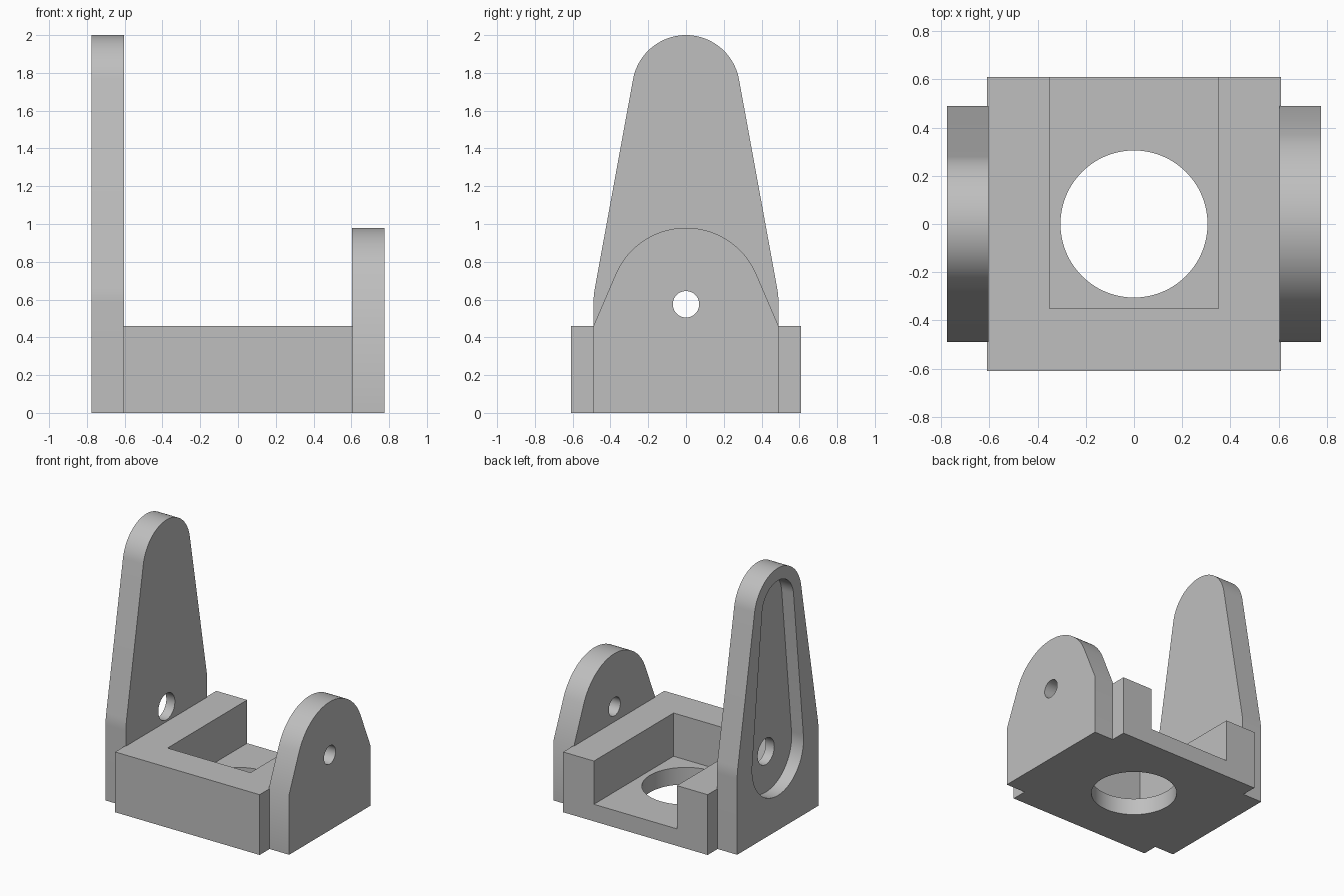
import bpy, bmesh
from math import sin, cos, pi, asin, radians

old = bpy.data.objects.get("Cube")
if old:
    bpy.data.objects.remove(old, do_unlink=True)

grey = bpy.data.materials.new("light grey")
grey.use_nodes = True
colour = (0.52, 0.52, 0.52, 1)
grey.diffuse_color = colour
grey.node_tree.nodes["Principled BSDF"].inputs["Base Color"].default_value = colour

PIVOT = 0.575      # height of the pivot holes
HALF = 0.49        # half width of both side plates


def arc(z, r, start, end, steps=24):
    """Points (y, z) on an arc centred on the middle line."""
    turns = [start + (end - start) * i / steps for i in range(steps + 1)]
    return [(r * cos(t), z + r * sin(t)) for t in turns]


def prism(name, profile, lo, hi, axis="X"):
    """Extrude a closed profile along X (profile y, z) or Z (profile x, y)."""
    def place(p, d):
        return (d, *p) if axis == "X" else (*p, d)
    bm = bmesh.new()
    face = bm.faces.new([bm.verts.new(place(p, lo)) for p in profile])
    moved = bmesh.ops.extrude_face_region(bm, geom=[face])["geom"]
    shift = place((0, 0), hi - lo)
    bmesh.ops.translate(bm, vec=shift,
                        verts=[v for v in moved if isinstance(v, bmesh.types.BMVert)])
    bmesh.ops.recalc_face_normals(bm, faces=bm.faces)
    mesh = bpy.data.meshes.new(name)
    bm.to_mesh(mesh)
    bm.free()
    obj = bpy.data.objects.new(name, mesh)
    bpy.context.collection.objects.link(obj)
    mesh.materials.append(grey)
    return obj


def activate(obj):
    bpy.ops.object.select_all(action="DESELECT")
    obj.select_set(True)
    bpy.context.view_layer.objects.active = obj


def cut(obj, cutter):
    """Subtract the cutter, then discard it."""
    cutter.hide_render = True
    mod = obj.modifiers.new("cut", "BOOLEAN")
    mod.operation = "DIFFERENCE"
    mod.solver = "EXACT"
    mod.object = cutter
    activate(obj)
    bpy.ops.object.modifier_apply(modifier=mod.name)
    bpy.data.objects.remove(cutter, do_unlink=True)


def circle(z, r, steps=64):
    return arc(z, r, 0, 2 * pi, steps)[:-1]


def rect(x0, x1, y0, y1):
    return [(x0, y0), (x1, y0), (x1, y1), (x0, y1)]


# Base block with a pocket open at the back and a round through hole
base = prism("base_block", rect(-0.61, 0.61, -0.61, 0.61), 0, 0.46, "Z")
cut(base, prism("pocket_cutter", rect(-0.35, 0.35, -0.35, 0.8), 0.13, 0.7, "Z"))
cut(base, prism("opening_cutter", circle(0, 0.305, 96), -0.2, 0.3, "Z"))

# Tall plate: two tangent arcs over a square foot
top_r, top_z = 0.285, 1.715
tilt = asin((HALF - top_r) / (top_z - PIVOT))
tall_outline = ([(-HALF, 0), (HALF, 0)]
                + arc(PIVOT, HALF, 0, tilt, 6)
                + arc(top_z, top_r, tilt, pi - tilt, 40)
                + arc(PIVOT, HALF, pi - tilt, pi, 6))
tall = prism("tall_side_plate", tall_outline, -0.775, -0.603)

# Teardrop recess on its outer face, and the wide pivot hole
low_r, high_r = 0.31, 0.19
lean = asin((low_r - high_r) / (top_z - PIVOT))
teardrop = (arc(top_z, high_r, lean, pi - lean, 32)
            + arc(PIVOT, low_r, pi - lean, 2 * pi + lean, 40))
cut(tall, prism("recess_cutter", teardrop, -0.9, -0.675))
cut(tall, prism("wide_hole_cutter", circle(PIVOT, 0.1), -0.9, -0.5))

# Short plate: rounded top with straight shoulders and a small pivot hole
slope = radians(23.2)
short_outline = ([(-HALF, 0), (HALF, 0), (HALF, 0.46)]
                 + arc(PIVOT, 0.405, slope, pi - slope, 48)
                 + [(-HALF, 0.46)])
short = prism("short_side_plate", short_outline, 0.603, 0.775)
cut(short, prism("small_hole_cutter", circle(PIVOT, 0.07), 0.5, 0.9))

for part in (base, tall, short):
    activate(part)
    bpy.ops.object.shade_smooth_by_angle(angle=radians(30))
